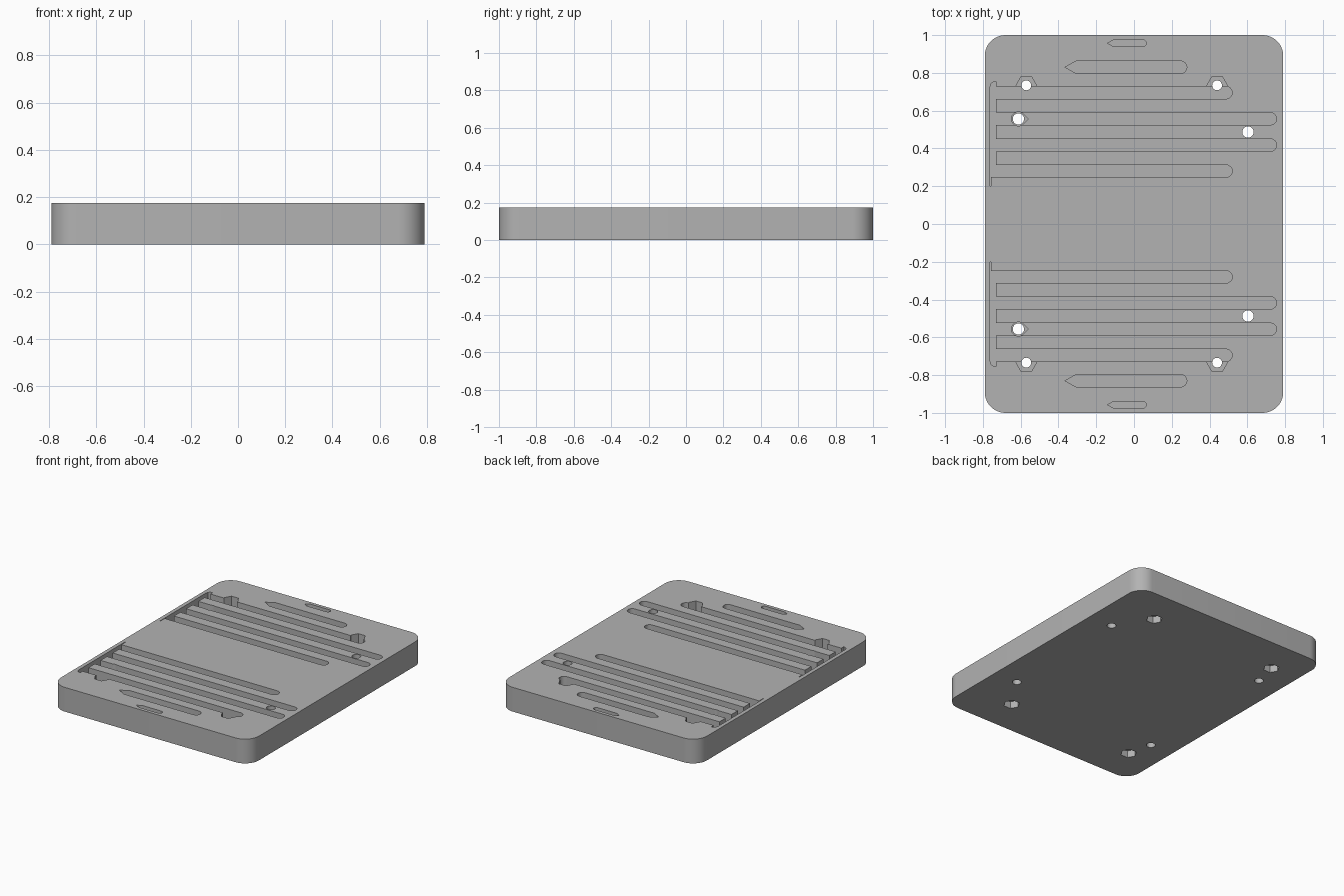
import bpy, bmesh
from math import pi, cos, sin

cube = bpy.data.objects.get("Cube")
if cube:
    bpy.data.objects.remove(cube, do_unlink=True)

H = 0.175
SLOT = 0.09

grey = bpy.data.materials.new("plain grey")
grey.use_nodes = True
grey.diffuse_color = (0.45, 0.45, 0.45, 1)
grey.node_tree.nodes["Principled BSDF"].inputs["Base Color"].default_value = (0.45, 0.45, 0.45, 1)


def arc(cx, cy, r, a0, a1, n):
    return [(cx + r * cos(a0 + (a1 - a0) * i / n),
             cy + r * sin(a0 + (a1 - a0) * i / n)) for i in range(n + 1)]


def ring(cx, cy, r, n):
    return arc(cx, cy, r, 0, 2 * pi, n)[:-1]


def prism(name, outline, z0, z1):
    bm = bmesh.new()
    base = bm.faces.new([bm.verts.new((x, y, z0)) for x, y in outline])
    top = bmesh.ops.extrude_face_region(bm, geom=[base])["geom"]
    bmesh.ops.translate(bm, vec=(0, 0, z1 - z0),
                        verts=[v for v in top if isinstance(v, bmesh.types.BMVert)])
    bmesh.ops.recalc_face_normals(bm, faces=bm.faces)
    mesh = bpy.data.meshes.new(name)
    bm.to_mesh(mesh)
    bm.free()
    mesh.materials.append(grey)
    obj = bpy.data.objects.new(name, mesh)
    bpy.context.collection.objects.link(obj)
    return obj


def pointed_slot(x0, x1, y, half):
    return [(x0, y)] + [(x0 + 1.8 * half, y - half)] + \
        arc(x1 - half, y, half, -pi / 2, pi / 2, 8) + [(x0 + 1.8 * half, y + half)]


def teardrop(cx, cy, r):
    return arc(cx, cy, r, pi / 4, 7 * pi / 4, 18) + [(cx + r * 1.414, cy)]


# Comb-shaped wire channel: a side gutter feeding four round-ended slots
comb = [(-0.762, 0.2), (-0.757, 0.2), (-0.757, 0.248)]
for y, end in ((0.28, 0.52), (0.418, 0.755), (0.557, 0.755), (0.695, 0.52)):
    comb += [(-0.73, y - 0.033)] + arc(end - 0.033, y, 0.033, -pi / 2, pi / 2, 8) + [(-0.73, y + 0.033)]
comb += [(-0.73, 0.755), (-0.745, 0.752), (-0.757, 0.742), (-0.762, 0.725)]

# Rounded base plate
outline = []
for i, (sx, sy) in enumerate(((1, 1), (-1, 1), (-1, -1), (1, -1))):
    outline += arc(sx * 0.68, sy * 0.89, 0.11, i * pi / 2, (i + 1) * pi / 2, 12)
plate = prism("base_plate", outline, 0, H)

# Recesses and holes, mirrored front to back
TOP = H + 0.05
cuts = [
    ("channel", comb, H - SLOT, TOP),
    ("long_pocket", pointed_slot(-0.365, 0.28, 0.83, 0.033), H - SLOT, TOP),
    ("short_pocket", pointed_slot(-0.14, 0.065, 0.957, 0.018), H - SLOT, TOP),
    ("teardrop_seat", teardrop(-0.612, 0.556, 0.037), H - SLOT - 0.03, TOP),
    ("left_hole", ring(-0.612, 0.556, 0.03, 24), -0.05, TOP),
    ("right_hole", ring(0.603, 0.487, 0.03, 24), -0.05, TOP),
]
for x in (-0.57, 0.44):
    cuts += [("nut_recess_top", ring(x, 0.734, 0.054, 6), H - 0.07, TOP),
             ("nut_recess_bottom", ring(x, 0.734, 0.054, 6), -0.05, 0.05),
             ("bolt_hole", ring(x, 0.734, 0.026, 24), -0.05, TOP)]

cutters = []
for name, pts, z0, z1 in cuts:
    for side in (1, -1):
        cutter = prism(name + "_cutter", [(x, side * y) for x, y in pts], z0, z1)
        cutter.hide_render = True
        cutters.append(cutter)
        mod = plate.modifiers.new(name, 'BOOLEAN')
        mod.operation = 'DIFFERENCE'
        mod.solver = 'EXACT'
        mod.object = cutter

# Bake the cuts and drop the cutters
graph = bpy.context.evaluated_depsgraph_get()
result = bpy.data.meshes.new_from_object(plate.evaluated_get(graph))
plate.modifiers.clear()
plate.data = result
for cutter in cutters:
    bpy.data.objects.remove(cutter, do_unlink=True)

bpy.context.view_layer.objects.active = plate
plate.select_set(True)
bpy.ops.object.shade_smooth_by_angle(angle=pi / 6)
